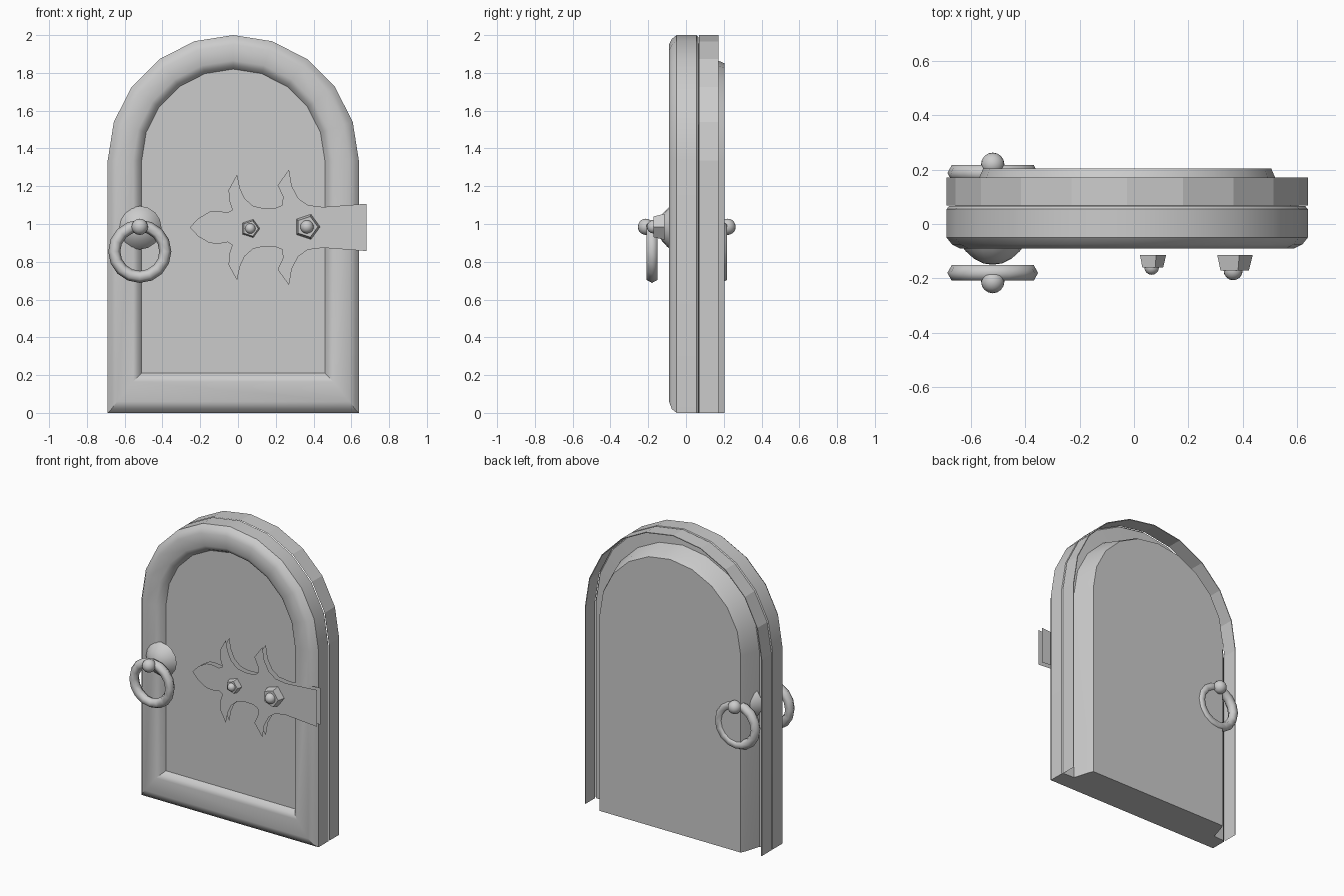
import bpy, bmesh, math
from mathutils import Matrix, Vector

if "Cube" in bpy.data.objects:
    bpy.data.objects.remove(bpy.data.objects["Cube"])

CX = -0.025        # door centre line
SPRING = 1.335     # height where the arch begins
STEPS = 10         # arch segments

grey = bpy.data.materials.new("plain_grey")
grey.diffuse_color = (0.6, 0.6, 0.6, 1)
grey.use_nodes = True
grey.node_tree.nodes["Principled BSDF"].inputs["Base Color"].default_value = grey.diffuse_color


def finish(bm, name, smooth=None):
    bmesh.ops.recalc_face_normals(bm, faces=bm.faces)
    mesh = bpy.data.meshes.new(name)
    bm.to_mesh(mesh)
    bm.free()
    ob = bpy.data.objects.new(name, mesh)
    bpy.context.collection.objects.link(ob)
    mesh.materials.append(grey)
    if smooth:
        bpy.ops.object.select_all(action='DESELECT')
        ob.select_set(True)
        bpy.context.view_layer.objects.active = ob
        bpy.ops.object.shade_smooth_by_angle(angle=math.radians(smooth))
    return ob


def arch_loop(bm, half, top, bottom, y):
    """Arched doorway outline, from the right foot over to the left foot."""
    pts = [(CX + half, bottom)]
    for i in range(STEPS + 1):
        a = math.pi * i / STEPS
        pts.append((CX + half * math.cos(a), SPRING + (top - SPRING) * math.sin(a)))
    pts.append((CX - half, bottom))
    return [bm.verts.new((x, y, z)) for x, z in pts]


def loft(bm, loops, closed=True):
    for a, b in zip(loops, loops[1:]):
        n = len(a)
        for i in range(n if closed else n - 1):
            j = (i + 1) % n
            bm.faces.new((a[i], a[j], b[j], b[i]))


# Door: recessed front panel, rounded frame, tapered back panel
bm = bmesh.new()
sections = [  # half width, top, bottom, depth
    (0.485, 1.82, 0.21, -0.045), (0.505, 1.84, 0.19, -0.075),
    (0.53, 1.865, 0.165, -0.087), (0.615, 1.95, 0.06, -0.09),
    (0.645, 1.98, 0.02, -0.075), (0.665, 2.0, 0.0, -0.05),
    (0.665, 2.0, 0.0, 0.055), (0.655, 1.99, 0.0, 0.066),
    (0.575, 1.895, 0.0, 0.07), (0.545, 1.865, 0.0, 0.17),
    (0.53, 1.85, 0.0, 0.205)]
loops = [arch_loop(bm, *s) for s in sections]
loft(bm, loops)
bm.faces.new(loops[0])
bm.faces.new(loops[-1])
finish(bm, "door", 32)

# Thin rim around the back, open at the bottom
bm = bmesh.new()
loft(bm, [arch_loop(bm, h, t, 0.0, y) for h, t, y in
          ((0.665, 2.0, 0.068), (0.665, 2.0, 0.172),
           (0.66, 1.995, 0.172), (0.66, 1.995, 0.068))], closed=False)
finish(bm, "back_rim")

# Barbed hinge strap: upper outline mirrored about its axis
AXIS = 0.982
upper = [(-0.21, 1.03), (-0.15, 1.065), (-0.10, 1.068), (-0.055, 1.06),
         (-0.03, 1.075), (-0.045, 1.12), (-0.05, 1.18), (-0.005, 1.262),
         (0.01, 1.19), (0.035, 1.135), (0.08, 1.095), (0.14, 1.082), (0.20, 1.085),
         (0.235, 1.10), (0.238, 1.145), (0.21, 1.205), (0.27, 1.288),
         (0.285, 1.20), (0.32, 1.135), (0.37, 1.10), (0.45, 1.09), (0.68, 1.107)]
outline = [(-0.255, AXIS)] + upper + [(x, 2 * AXIS - z) for x, z in reversed(upper)]
bm = bmesh.new()
back = bm.faces.new([bm.verts.new((x, -0.087, z)) for x, z in outline])
front = back.copy()
bmesh.ops.inset_region(bm, faces=[front], thickness=0.018, use_even_offset=False)
bmesh.ops.translate(bm, verts=front.verts, vec=(0, -0.037, 0))
bmesh.ops.remove_doubles(bm, verts=bm.verts, dist=0.0001)
finish(bm, "hinge_strap", 25)


def ball(name, loc, r):
    bm = bmesh.new()
    bmesh.ops.create_uvsphere(bm, u_segments=16, v_segments=10, radius=r,
                              matrix=Matrix.Translation(loc))
    finish(bm, name, 60)


# Tapered five-sided nuts with round studs
for i, (x, z, r, y, s) in enumerate([(0.065, 0.976, 0.053, -0.16, 0.027),
                                     (0.365, 0.985, 0.072, -0.172, 0.035)]):
    bm = bmesh.new()
    rings = [[bm.verts.new((x + rr * math.cos(k * math.tau / 5), yy,
                            z + rr * math.sin(k * math.tau / 5))) for k in range(5)]
             for rr, yy in ((r, -0.115), (r * 0.8, y))]
    loft(bm, rings)
    for ring in rings:
        bm.faces.new(ring)
    finish(bm, f"hinge_nut_{i + 1}")
    ball(f"hinge_stud_{i + 1}", (x, y, z), s)

# Pull handles on both sides: domed mount, ring and ball
HX = -0.52
for side, sign, off in (("front", 1, 0.0), ("back", -1, 0.008)):
    def depth(y):
        return off + sign * y

    bm = bmesh.new()
    n = 16
    prof = [(0.115, -0.08), (0.10, -0.10), (0.07, -0.127), (0.035, -0.145)]
    rings = [[bm.verts.new((HX + r * math.cos(k * math.tau / n), depth(y),
                            0.98 + r * math.sin(k * math.tau / n))) for k in range(n)]
             for r, y in prof]
    loft(bm, rings)
    tip = bm.verts.new((HX, depth(-0.15), 0.98))
    for k in range(n):
        bm.faces.new((rings[-1][k], rings[-1][(k + 1) % n], tip))
    bm.faces.new(rings[0])
    finish(bm, side + "_handle_mount", 50)

    bm = bmesh.new()
    tube = []
    for k in range(6):
        t = k * math.tau / 6
        r = 0.135 + 0.032 * math.cos(t)
        tube.append([bm.verts.new((HX + r * math.sin(j * math.tau / n),
                                   depth(-0.18 + 0.033 * math.sin(t)),
                                   0.855 + r * math.cos(j * math.tau / n)))
                     for j in range(n)])
    loft(bm, tube + [tube[0]])
    finish(bm, side + "_handle_ring", 65)

    ball(side + "_handle_ball", (HX, depth(-0.212), 0.985), 0.043)
